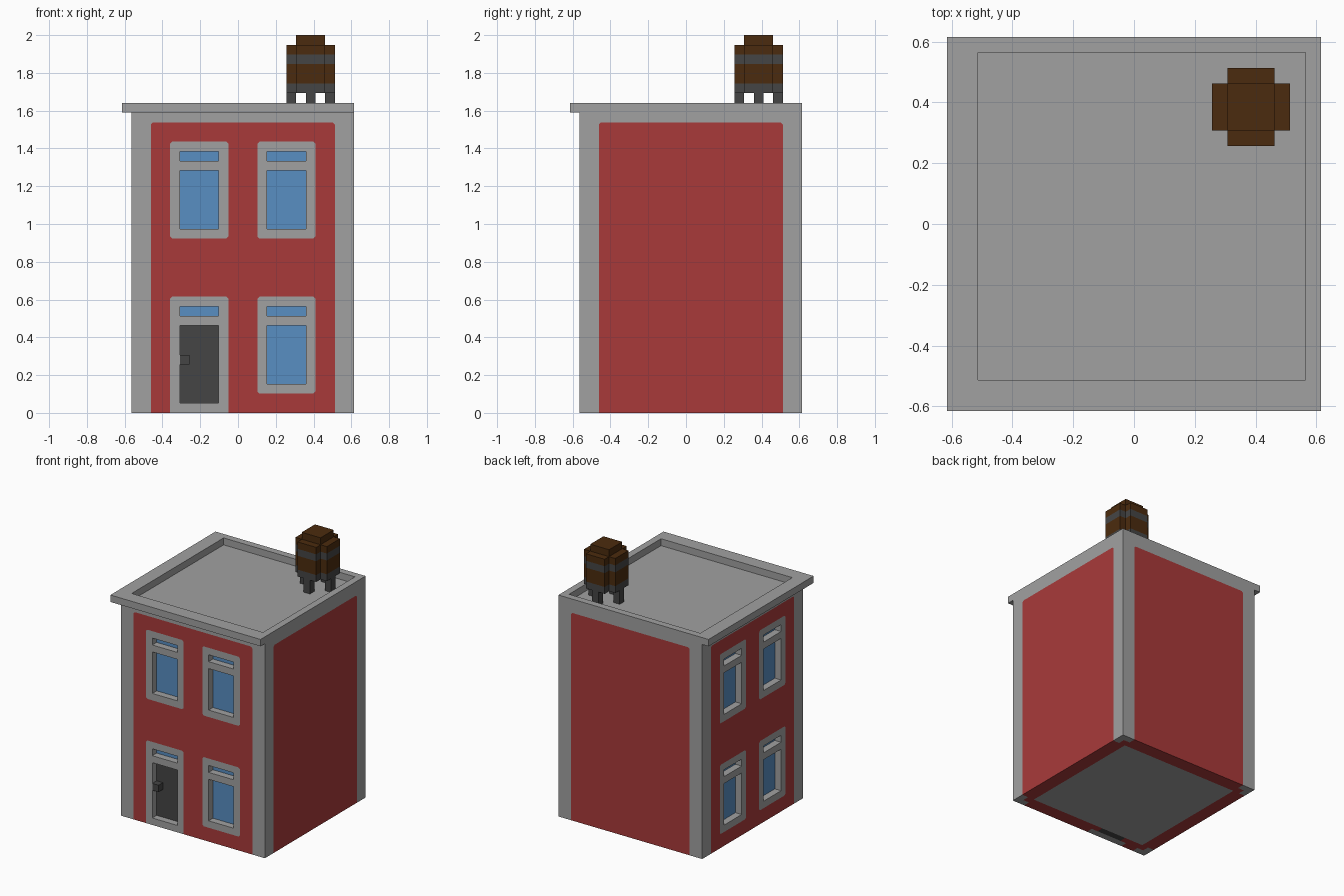
import bpy, bmesh
from mathutils import Vector

cube = bpy.data.objects.get("Cube")
if cube:
    bpy.data.objects.remove(cube)

S = 2 / 39          # one block of the blocky grid
C = 0.22            # corner cut of painted areas, in blocks


def lin(c):
    c /= 255
    return c / 12.92 if c <= 0.04045 else ((c + 0.055) / 1.055) ** 2.4


def material(name, rgb):
    m = bpy.data.materials.new(name)
    m.use_nodes = True
    col = (*[lin(c) for c in rgb], 1)
    m.diffuse_color = col
    bsdf = next(n for n in m.node_tree.nodes if n.type == 'BSDF_PRINCIPLED')
    bsdf.inputs["Base Color"].default_value = col
    bsdf.inputs["Roughness"].default_value = 0.9
    return m


GREY = material("stone grey", (161, 161, 161))
RED = material("brick red", (169, 58, 58))
BLUE = material("glass blue", (88, 142, 194))
DARK = material("dark grey", (69, 69, 69))
BROWN = material("wood brown", (75, 43, 14))


def P(i, j, k):
    return Vector(((i - 12) * S, (j - 12) * S, k * S))


def finish(name, bm, mats):
    bmesh.ops.remove_doubles(bm, verts=bm.verts, dist=1e-5)
    me = bpy.data.meshes.new(name)
    bm.to_mesh(me)
    bm.free()
    for m in mats:
        me.materials.append(m)
    ob = bpy.data.objects.new(name, me)
    bpy.context.collection.objects.link(ob)
    return ob


def quad(bm, pts, normal, mat=0):
    f = bm.faces.new([bm.verts.new(p) for p in pts])
    f.normal_update()
    if f.normal.dot(normal) < 0:
        f.normal_flip()
    f.material_index = mat


def region(bm, loops, normal, mat):
    """Flat area bounded by the first loop, with the other loops as holes."""
    edges = []
    for loop in loops:
        vs = [bm.verts.new(p) for p in loop]
        edges += [bm.edges.new((vs[i - 1], vs[i])) for i in range(len(vs))]
    res = bmesh.ops.triangle_fill(bm, edges=edges, use_beauty=True, normal=normal)
    for f in res["geom"]:
        if isinstance(f, bmesh.types.BMFace):
            f.normal_update()
            if f.normal.dot(normal) < 0:
                f.normal_flip()
            f.material_index = mat


def prism(name, outline, z0, z1, mat):
    bm = bmesh.new()
    f = bm.faces.new([bm.verts.new(P(x, y, z0)) for x, y in outline])
    top = bmesh.ops.extrude_face_region(bm, geom=[f])["geom"]
    bmesh.ops.translate(bm, vec=(0, 0, (z1 - z0) * S),
                        verts=[v for v in top if isinstance(v, bmesh.types.BMVert)])
    bmesh.ops.recalc_face_normals(bm, faces=bm.faces)
    return finish(name, bm, [mat])


def rect(a, b, c, d):
    return [(a, b), (c, b), (c, d), (a, d)]


def box(name, lo, hi, mat):
    return prism(name, rect(lo[0], lo[1], hi[0], hi[1]), lo[2], hi[2], mat)


def arch(a, b, c, d):
    """Upright outline, from bottom left over cut top corners to bottom right."""
    return [(a, b), (a, d - C), (a + C, d), (c - C, d), (c, d - C), (c, b)]


def cut_rect(a, b, c, d):
    return [(a, b + C)] + arch(a, b, c, d)[1:5] + [(c, b + C), (c - C, b), (a + C, b)]


def wall(name, to3, normal, windows=(), door=None):
    """Grey edge, red panel, grey frames and recessed openings on one side."""
    bm = bmesh.new()
    n = Vector(normal)

    def flat(loop):
        return [P(*to3(u, v, 0)) for u, v in loop]

    panel = arch(3, 0, 22, 30)
    region(bm, [flat([(1, 0), (1, 31), (24, 31), (24, 0)] + panel[::-1])], n, 0)
    frames = [(cut_rect(u, v, u + 6, v + 10), u, v, 1) for u, v in windows]
    red = panel
    if door is not None:
        notch = arch(door, 0, door + 6, 12)
        red = panel + notch[::-1]
        frames.append((notch, door, 2, -1))
    region(bm, [flat(red)] + [flat(f[0]) for f in frames if f[3] > 0], n, 1)

    for num, (loop, u, v, low) in enumerate(frames):
        holes = [rect(u + 1, v + low, u + 5, v + 7), rect(u + 1, v + 8, u + 5, v + 9)]
        region(bm, [flat(loop)] + [flat(h) for h in holes], n, 0)
        for k, h in enumerate(holes):
            # Jambs, then the pane behind them
            mid = P(*to3(u + 3, (h[0][1] + h[2][1]) / 2, 0.5))
            for i in range(4):
                a, b = h[i - 1], h[i]
                pts = [P(*to3(*a, 0)), P(*to3(*b, 0)), P(*to3(*b, 1)), P(*to3(*a, 1))]
                quad(bm, pts, mid - sum(pts, Vector()) / 4)
            p, q = to3(*h[0], 1), to3(*h[2], 1.15)
            is_door = low < 0 and k == 0
            label = "front_door" if is_door else f"{name}_glass_{num}_{'upper' if k else 'lower'}"
            box(label, [min(s) for s in zip(p, q)], [max(s) for s in zip(p, q)],
                DARK if is_door else BLUE)
    return finish(name, bm, [GREY, RED])


# Four walls
wall("front_wall", lambda u, v, d: (u, 1 + d, v), (0, -1, 0),
     windows=[(5, 18), (14, 18), (14, 2)], door=5)
wall("right_side_windowed_wall", lambda u, v, d: (1 + d, u, v), (-1, 0, 0),
     windows=[(5, 18), (14, 18), (5, 2), (14, 2)])
wall("left_side_plain_wall", lambda u, v, d: (24 - d, u, v), (1, 0, 0))
wall("back_wall", lambda u, v, d: (u, 24 - d, v), (0, 1, 0))
box("door_knob", (6, 1, 5), (7, 2, 6), DARK)


# Underside: red wall footing, grey corners and doorway, grey floor
def floor_colour(x, y):
    ex, ey = min(x - 1, 24 - x), min(y - 1, 24 - y)
    if ex > 2 and ey > 2:
        return 0
    if ex < 2 and ey < 2:
        return 1 if min(ex, ey) > 1 else 0
    if y < 2 and 5 < x < 11:
        return 0
    if y < 3 and 6 < x < 10:
        return 2
    return 1


bm = bmesh.new()
xs, ys = [1, 2, 3, 5, 6, 10, 11, 22, 23, 24], [1, 2, 3, 22, 23, 24]
for x0, x1 in zip(xs, xs[1:]):
    for y0, y1 in zip(ys, ys[1:]):
        quad(bm, [P(x, y, 0) for x, y in rect(x0, y0, x1, y1)], Vector((0, 0, -1)),
             floor_colour((x0 + x1) / 2, (y0 + y1) / 2))
finish("floor", bm, [GREY, RED, DARK])

# Roof deck and the raised cornice around it
bm = bmesh.new()
quad(bm, [P(x, y, 31) for x, y in rect(1, 1, 24, 24)], Vector((0, 0, 1)))
finish("roof_deck", bm, [GREY])

bm = bmesh.new()
outer, inner = rect(0, 0, 24, 24), rect(2, 2, 23, 23)
for i in range(4):
    a, b, c, d = outer[i - 1], outer[i], inner[i], inner[i - 1]
    out = Vector((a[0] + b[0] - 24, a[1] + b[1] - 24, 0))
    for z, s in ((31, -1), (32, 1)):
        quad(bm, [P(*p, z) for p in (a, b, c, d)], Vector((0, 0, s)))
    for p, q, s in ((a, b, 1), (d, c, -1)):
        quad(bm, [P(*p, 31), P(*q, 31), P(*q, 32), P(*p, 32)], out * s)
finish("roof_cornice", bm, [GREY])

# Rooftop water tank on four legs
plus = [(18, 17), (21, 17), (21, 18), (22, 18), (22, 21), (21, 21),
        (21, 22), (18, 22), (18, 21), (17, 21), (17, 18), (18, 18)]
for name, z0, z1, mat in (("tank_lower_hoop", 33, 34, DARK), ("tank_staves", 34, 36, BROWN),
                          ("tank_upper_hoop", 36, 37, DARK), ("tank_shoulder", 37, 38, BROWN)):
    prism(name, plus, z0, z1, mat)
box("tank_lid", (18, 18, 38), (21, 21, 39), BROWN)
for i, (x, y) in enumerate([(17, 19), (21, 19), (19, 17), (19, 21)]):
    box(f"tank_leg_{i + 1}", (x, y, 31), (x + 1, y + 1, 33), DARK)
